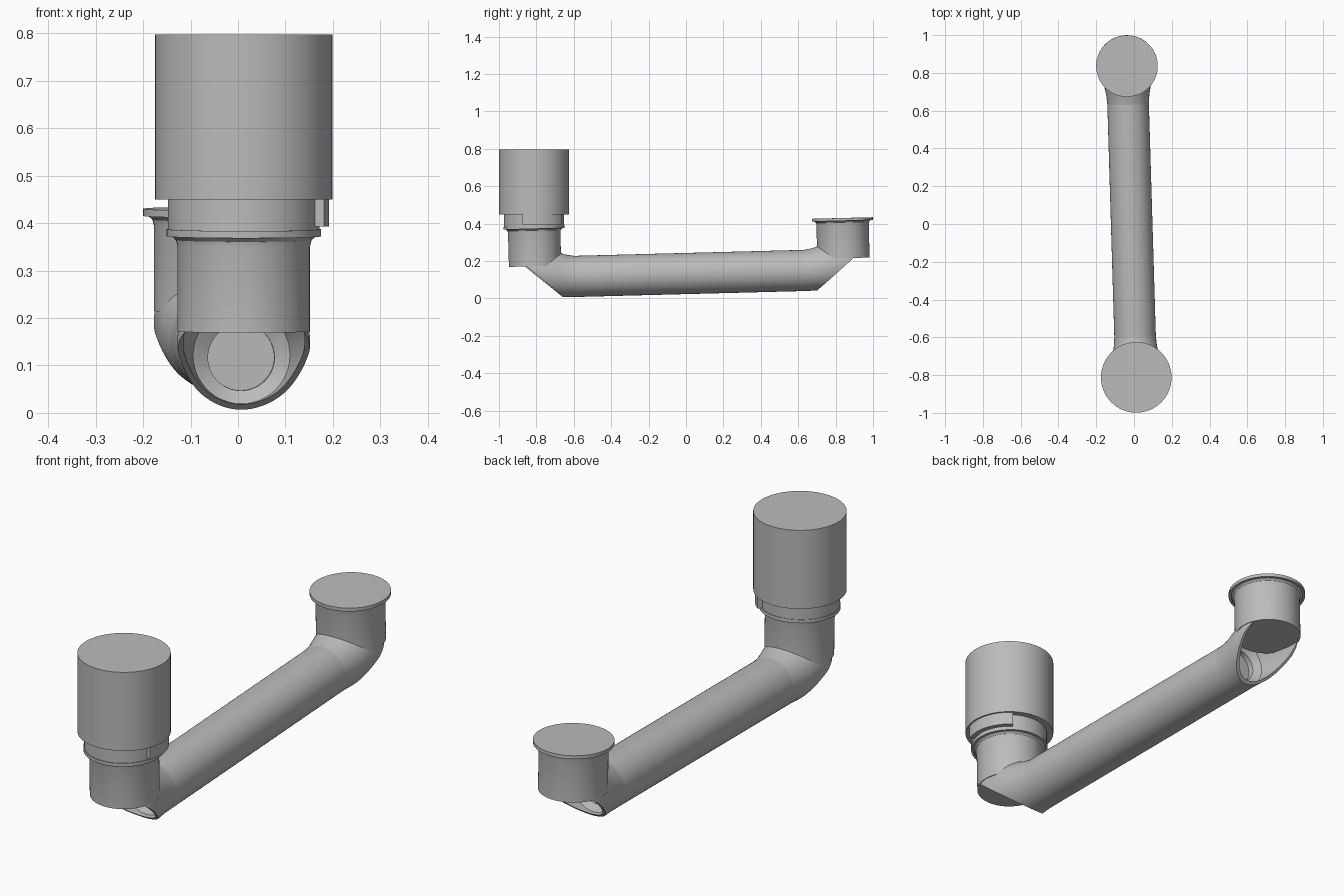
import bpy, bmesh
from math import cos, sin, radians, tau
from mathutils import Matrix, Vector

cube = bpy.data.objects.get("Cube")
if cube:
    bpy.data.objects.remove(cube)

grey = bpy.data.materials.new("plain grey")
grey.use_nodes = True
grey.diffuse_color = (0.5, 0.5, 0.5, 1)
grey.node_tree.nodes["Principled BSDF"].inputs["Base Color"].default_value = (0.5, 0.5, 0.5, 1)

SIDES = 64
PIPE_R, STUB_R, FLANGE_R = 0.11, 0.14, 0.163
STUB_BASE = 0.06
# Slightly yawed and sloping frame of the pipe run
RUN = (Matrix.Translation((-0.0125, 0.012, 0.1335))
       @ Matrix.Rotation(0.03, 4, 'Z') @ Matrix.Rotation(0.026, 4, 'X'))
NEAR_Y, FAR_Y = -0.818, 0.832
HEAD = Matrix.Translation((0.012, -0.812, 0))


def loft(rings, axis):
    """Closed solid through circles given as (centre, radius)."""
    bm = bmesh.new()
    loops = []
    for centre, r in rings:
        loop = []
        for i in range(SIDES):
            a, b = r * cos(tau * i / SIDES), r * sin(tau * i / SIDES)
            offset = (a, b, 0) if axis == 'Z' else (a, 0, b)
            loop.append(bm.verts.new(Vector(centre) + Vector(offset)))
        loops.append(loop)
    for low, high in zip(loops, loops[1:]):
        for i in range(SIDES):
            j = (i + 1) % SIDES
            bm.faces.new((low[i], low[j], high[j], high[i]))
    bm.faces.new(loops[0])
    bm.faces.new(loops[-1])
    return bm


def to_object(name, bm, matrix):
    bmesh.ops.recalc_face_normals(bm, faces=bm.faces)
    mesh = bpy.data.meshes.new(name)
    bm.to_mesh(mesh)
    bm.free()
    mesh.transform(matrix)
    mesh.materials.append(grey)
    obj = bpy.data.objects.new(name, mesh)
    bpy.context.collection.objects.link(obj)
    return obj


def activate(obj):
    bpy.ops.object.select_all(action='DESELECT')
    obj.select_set(True)
    bpy.context.view_layer.objects.active = obj


def smooth(obj):
    activate(obj)
    bpy.ops.object.shade_smooth_by_angle(angle=radians(30))


def turned(name, profile, matrix, y=0):
    """Upright turned part from (height, radius) pairs."""
    smooth(to_object(name, loft([((0, y, z), r) for z, r in profile], 'Z'), matrix))


def elbow(prefix, y0, s):
    """Flanged upright stub over a hollow, slanted mitre; s points along the run."""
    turned(prefix + "_stub", [(STUB_BASE, STUB_R), (0.24, STUB_R), (0.252, 0.143),
                              (0.26, 0.152), (0.26, FLANGE_R), (0.275, FLANGE_R)], RUN, y0)

    def along(rings):
        return loft([((0, y0 + s * t, z), r) for t, r, z in rings], 'Y')

    # Flared mitre body, trimmed along the slanted opening
    bm = along([(-0.06, 0.124, 0.037), (-0.03, 0.136, 0.037), (0, 0.14, 0.037),
                (0.1, 0.126, 0.016), (0.16, 0.114, 0.005), (0.21, PIPE_R, 0)])
    cut = bmesh.ops.bisect_plane(
        bm, geom=bm.verts[:] + bm.edges[:] + bm.faces[:],
        plane_co=(0, y0 - s * 0.05, STUB_BASE), plane_no=(0, -s * 0.168, -0.195),
        clear_outer=True)
    rim = [e for e in cut["geom_cut"] if isinstance(e, bmesh.types.BMEdge)]
    bmesh.ops.edgenet_fill(bm, edges=rim)
    body = to_object(prefix + "_mitre", bm, RUN)

    # Cavity with a small blind bore at its end
    cavity = to_object(prefix + "_cavity_cutter", along([
        (-0.3, 0.128, 0.037), (0, 0.128, 0.037), (0.1, 0.114, 0.016),
        (0.155, 0.102, 0.005), (0.175, 0.07, 0), (0.2, 0.07, 0)]), RUN)
    cavity.hide_render = True
    mod = body.modifiers.new("cavity", 'BOOLEAN')
    mod.operation, mod.solver, mod.object = 'DIFFERENCE', 'EXACT', cavity
    activate(body)
    bpy.ops.object.modifier_apply(modifier=mod.name)
    bpy.data.objects.remove(cavity)
    smooth(body)


elbow("front", NEAR_Y, 1)
elbow("rear", FAR_Y, -1)

# Long sloping pipe between the elbows
smooth(to_object("long_pipe", loft([((0, NEAR_Y + 0.209, 0), PIPE_R),
                                    ((0, FAR_Y - 0.209, 0), PIPE_R)], 'Y'), RUN))

# Large cylinder and its collar
turned("head_cylinder", [(0.45, 0.187), (0.797, 0.187)], HEAD)
turned("head_collar", [(0.378, 0.16), (0.455, 0.16)], HEAD)

# Raised key around part of the collar
bm = bmesh.new()
steps = 16
angles = [radians(-20 + 75 * i / steps) for i in range(steps + 1)]
outline = [(0.18, a) for a in angles] + [(0.15, a) for a in reversed(angles)]
face = bm.faces.new([bm.verts.new((r * cos(a), r * sin(a), 0.393)) for r, a in outline])
top = bmesh.ops.extrude_face_region(bm, geom=[face])["geom"]
bmesh.ops.translate(bm, vec=(0, 0, 0.06),
                    verts=[v for v in top if isinstance(v, bmesh.types.BMVert)])
smooth(to_object("collar_key", bm, HEAD))
